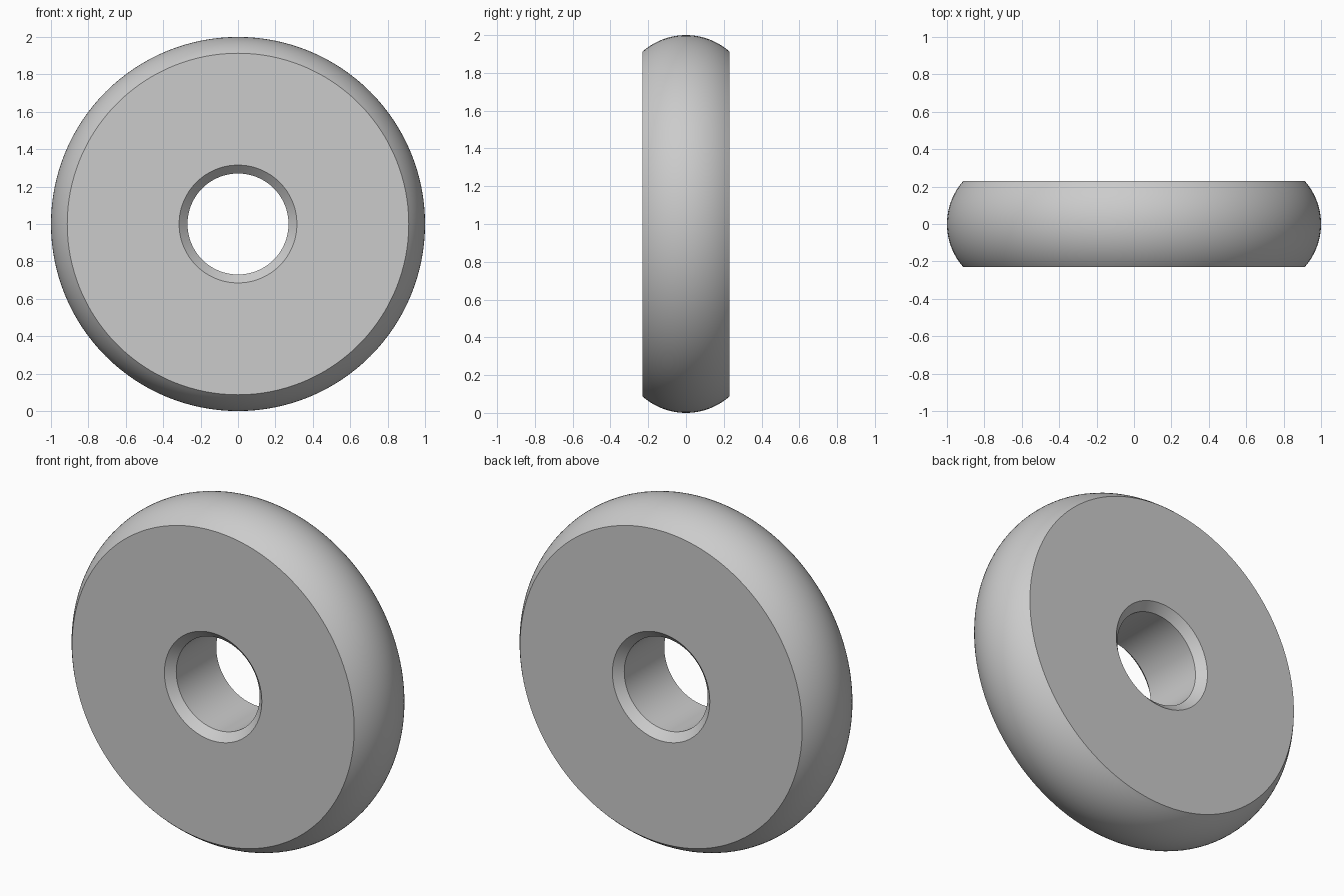
import bpy, bmesh
from math import asin, cos, sin, pi, radians
from mathutils import Matrix, Vector

cube = bpy.data.objects.get("Cube")
if cube:
    bpy.data.objects.remove(cube, do_unlink=True)

RADIUS, FACE_RADIUS, HALF_WIDTH = 1.0, 0.913, 0.23
BORE, CHAMFER = 0.27, 0.045
SEGMENTS, CROWN_STEPS = 128, 24

# Plain grey material
grey = bpy.data.materials.new("plain grey")
grey.use_nodes = True
colour = (0.6, 0.6, 0.6, 1)
grey.diffuse_color = colour
grey.node_tree.nodes["Principled BSDF"].inputs["Base Color"].default_value = colour

# Cross-section: crowned tread, flat sides, chamfered bore
sag = RADIUS - FACE_RADIUS
crown = (HALF_WIDTH ** 2 + sag ** 2) / (2 * sag)
sweep = asin(HALF_WIDTH / crown)
profile = []
for i in range(CROWN_STEPS + 1):
    a = sweep * (2 * i / CROWN_STEPS - 1)
    profile.append((RADIUS - crown + crown * cos(a), crown * sin(a)))
profile += [(BORE + CHAMFER, HALF_WIDTH), (BORE, HALF_WIDTH - CHAMFER),
            (BORE, CHAMFER - HALF_WIDTH), (BORE + CHAMFER, -HALF_WIDTH)]

# Revolve the closed section around the axle (y)
bm = bmesh.new()
verts = [bm.verts.new((r, y, 0)) for r, y in profile]
edges = [bm.edges.new((v, verts[i - 1])) for i, v in enumerate(verts)]
bmesh.ops.spin(bm, geom=verts + edges, cent=(0, 0, 0), axis=(0, 1, 0),
               angle=2 * pi, steps=SEGMENTS, use_merge=True)
bmesh.ops.remove_doubles(bm, verts=bm.verts, dist=1e-5)
bmesh.ops.recalc_face_normals(bm, faces=bm.faces)
bmesh.ops.transform(bm, matrix=Matrix.Translation(Vector((0, 0, RADIUS))), verts=bm.verts)

mesh = bpy.data.meshes.new("wheel")
bm.to_mesh(mesh)
bm.free()
mesh.materials.append(grey)
wheel = bpy.data.objects.new("wheel", mesh)
bpy.context.collection.objects.link(wheel)

# Smooth tread and bore with crisp rims
bpy.ops.object.select_all(action="DESELECT")
wheel.select_set(True)
bpy.context.view_layer.objects.active = wheel
bpy.ops.object.shade_smooth_by_angle(angle=radians(30))
